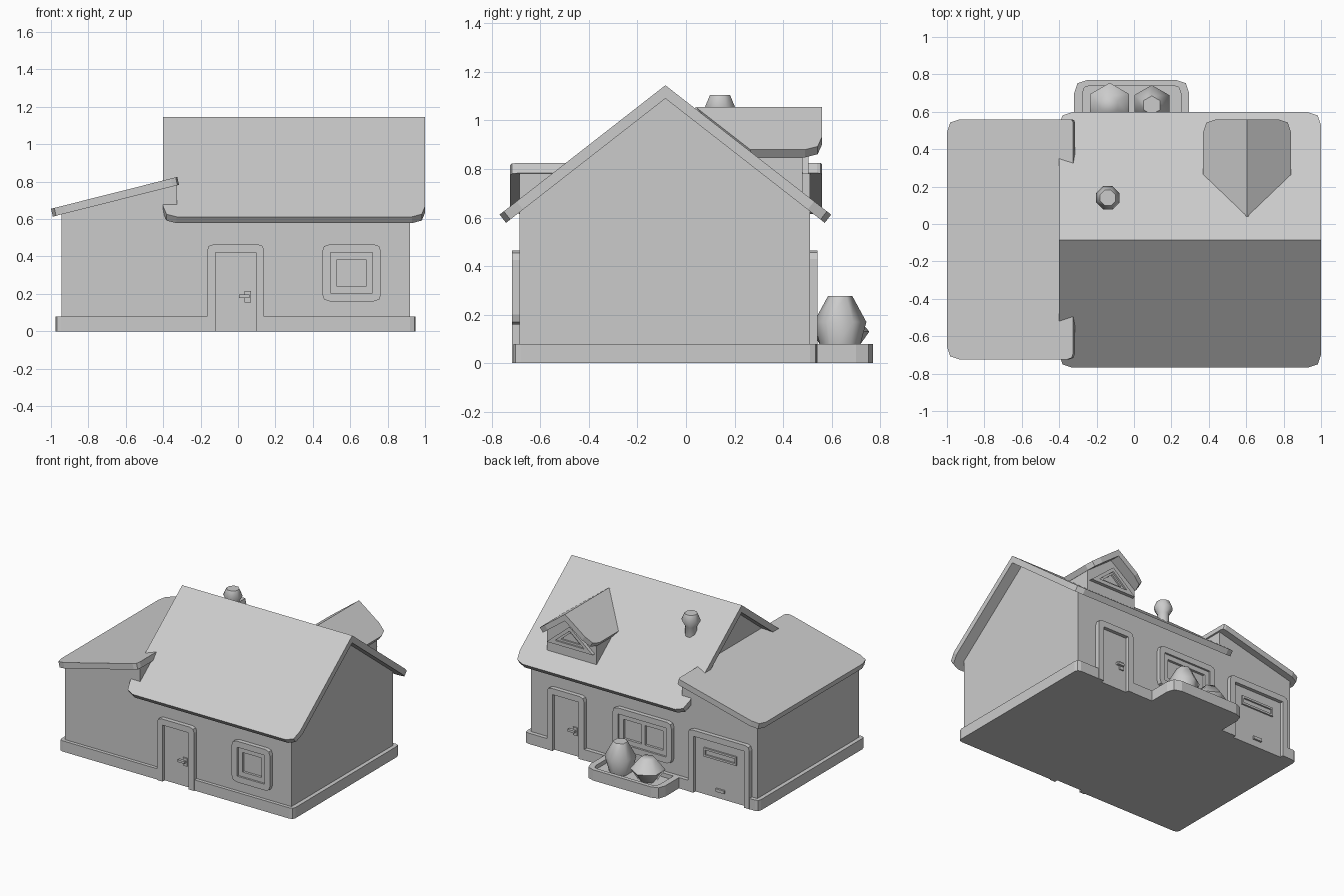
import bpy, bmesh, math
from mathutils import Vector

if "Cube" in bpy.data.objects:
    bpy.data.objects.remove(bpy.data.objects["Cube"])


def new_object(name, bm):
    bmesh.ops.recalc_face_normals(bm, faces=bm.faces)
    me = bpy.data.meshes.new(name)
    bm.to_mesh(me)
    bm.free()
    ob = bpy.data.objects.new(name, me)
    bpy.context.collection.objects.link(ob)
    return ob


def solid(name, loops, vec):
    """Fill flat 3D loops (later loops are holes) and extrude along vec."""
    bm = bmesh.new()
    for loop in loops:
        vs = [bm.verts.new(p) for p in loop]
        for a, b in zip(vs, vs[1:] + vs[:1]):
            bm.edges.new((a, b))
    bmesh.ops.triangle_fill(bm, edges=bm.edges[:], use_beauty=True)
    ext = bmesh.ops.extrude_face_region(bm, geom=bm.faces[:], use_keep_orig=True)
    moved = [g for g in ext["geom"] if isinstance(g, bmesh.types.BMVert)]
    bmesh.ops.translate(bm, verts=moved, vec=Vector(vec))
    return new_object(name, bm)


def rounded(corners):
    """Corners (x, y, radius) to outline; rounded corners get two segments."""
    out = []
    for i, (x, y, r) in enumerate(corners):
        p = Vector((x, y))
        if not r:
            out.append(tuple(p))
            continue
        a = Vector(corners[i - 1][:2]) - p
        b = Vector(corners[(i + 1) % len(corners)][:2]) - p
        a, b = p + a.normalized() * r, p + b.normalized() * r
        out += [tuple(a), tuple((a + b + 2 * p) / 4), tuple(b)]
    return out


def rect(x0, x1, y0, y1, r=0, r_low=None):
    rl = r if r_low is None else r_low
    return rounded([(x0, y0, rl), (x1, y0, rl), (x1, y1, r), (x0, y1, r)])


def flat(name, loops, z0, z1):
    return solid(name, [[(x, y, z0) for x, y in l] for l in loops], (0, 0, z1 - z0))


def upright(name, loops, y0, y1):
    return solid(name, [[(x, y0, z) for x, z in l] for l in loops], (0, y1 - y0, 0))


def lathe(name, x, y, profile, sides, turn=0.0):
    bm = bmesh.new()
    rings = [[bm.verts.new((x + r * math.cos(turn + 2 * math.pi * i / sides),
                            y + r * math.sin(turn + 2 * math.pi * i / sides), z))
              for i in range(sides)] for r, z in profile]
    for lo, hi in zip(rings, rings[1:]):
        for i in range(sides):
            j = (i + 1) % sides
            bm.faces.new((lo[i], lo[j], hi[j], hi[i]))
    bm.faces.new(rings[0][::-1])
    bm.faces.new(rings[-1])
    return new_object(name, bm)


FRONT, BACK, RIDGE_Y, RIDGE_Z, PITCH = -0.685, 0.51, -0.085, 1.145, 0.78

# Base slab, notched at the doorways
flat("base", [rounded([
    (-0.975, -0.71, 0.03), (-0.12, -0.71, 0), (-0.12, -0.69, 0), (0.095, -0.69, 0), (0.095, -0.71, 0),
    (0.95, -0.71, 0.03), (0.95, 0.54, 0.03), (0.72, 0.54, 0), (0.72, 0.515, 0), (0.505, 0.515, 0),
    (0.505, 0.54, 0), (-0.44, 0.54, 0), (-0.44, 0.515, 0), (-0.855, 0.515, 0), (-0.855, 0.54, 0),
    (-0.975, 0.54, 0.03)])], 0, 0.08)

# Main gabled walls
eave = RIDGE_Z - 0.03 - PITCH * (BACK - RIDGE_Y)
solid("main_walls", [[(-0.325, FRONT, 0.04), (-0.325, BACK, 0.04), (-0.325, BACK, eave),
                      (-0.325, RIDGE_Y, RIDGE_Z - 0.03), (-0.325, FRONT, eave)]], (1.245, 0, 0))

# Side wing walls and lean-to roof
upright("wing_walls", [[(-0.945, 0.04), (-0.325, 0.04), (-0.325, 0.80), (-0.945, 0.65)]], FRONT, BACK)
plan = rounded([(-1, -0.725, 0.07), (-0.325, -0.725, 0.035), (-0.325, 0.56, 0.02), (-1, 0.56, 0.07)])
solid("wing_roof", [[(x, y, 0.655 + 0.252 * (x + 1)) for x, y in plan]], (0.01, 0, -0.042))

# Main roof, two slabs
for side, name in ((-1, "main_roof_front"), (1, "main_roof_back")):
    plan = rounded([(-0.4, 0, 0), (1, 0, 0), (1, 0.683, 0.07), (-0.4, 0.683, 0.07)])
    solid(name, [[(x, RIDGE_Y + side * d, RIDGE_Z - PITCH * d) for x, d in plan]],
          (0, -side * 0.0265, -0.034))

# Dormer walls, roof and triangular window
DX, DZ, DP = 0.605, 1.055, 0.745
upright("dormer_walls", [[(DX - 0.205, 0.67), (DX + 0.205, 0.67), (DX + 0.205, 0.875),
                          (DX, DZ - 0.03), (DX - 0.205, 0.875)]], 0.15, 0.48)
for side, name in ((-1, "dormer_roof_left"), (1, "dormer_roof_right")):
    plan = rounded([(0, 0.04, 0), (0, 0.56, 0), (0.235, 0.56, 0.07), (0.235, 0.265, 0)])
    solid(name, [[(DX + side * d, y, DZ - DP * d) for d, y in plan]], (-side * 0.024, 0, -0.032))


def triangle(half, z0, z1):
    return [(DX - half, z0), (DX + half, z0), (DX, z1)]


upright("dormer_window_frame", [triangle(0.19, 0.78, 0.94), triangle(0.12, 0.807, 0.908)], 0.475, 0.505)
upright("dormer_window_sash", [triangle(0.12, 0.807, 0.908), triangle(0.08, 0.822, 0.89)], 0.475, 0.492)


# Doors and windows: side -1 is the front wall, 1 the back wall
def on_wall(name, side, loops, depth, start=-0.01):
    wall = FRONT if side < 0 else BACK
    return upright(name, loops, wall + side * start, wall + side * depth)


def doorway(name, side, cx, half):
    o, i, top = half, half - 0.045, 0.465
    outline = rounded([(cx - o, 0, 0), (cx - i, 0, 0), (cx - i, top - 0.045, 0), (cx + i, top - 0.045, 0),
                       (cx + i, 0, 0), (cx + o, 0, 0), (cx + o, top, 0.035), (cx - o, top, 0.035)])
    on_wall(name + "_trim", side, [outline], 0.032)
    return i, top - 0.045


def window(name, side, cx, half, panes):
    def ring(d, r=0):
        return rect(cx - half + d, cx + half - d, 0.16 + d, 0.465 - d, r)
    on_wall(name + "_trim", side, [ring(0, 0.04), ring(0.045)], 0.032)
    on_wall(name + "_sash", side, [ring(0.045), ring(0.08)], 0.018)
    for k in range(1, panes):
        x = cx - half + 2 * half * k / panes
        on_wall(name + "_mullion", side, [rect(x - 0.015, x + 0.015, 0.235, 0.395)], 0.018)


for side, cx, name in ((-1, -0.0125, "front_door"), (1, 0.6125, "back_door")):
    half, top = doorway(name, side, cx, 0.1525)
    on_wall(name, side, [rect(cx - half, cx + half, 0, top)], 0.006)
    hx = cx - side * 0.065
    on_wall(name + "_handle_plate", side, [rect(hx - 0.017, hx + 0.017, 0.155, 0.215)], 0.015)
    lx = hx + side * 0.02
    on_wall(name + "_lever", side, [rect(lx - 0.028, lx + 0.028, 0.179, 0.196)], 0.032, 0.012)

window("front_window", -1, 0.6075, 0.1575, 1)
window("back_window", 1, -0.0175, 0.2425, 2)

# Garage door with a slot window and pull handle
GX = -0.6475
half, top = doorway("garage_door", 1, GX, 0.2525)
on_wall("garage_door", 1, [rect(GX - half, GX + half, 0, top)], 0.006)
on_wall("garage_slot_frame", 1, [rect(GX - 0.135, GX + 0.135, 0.285, 0.35),
                                 rect(GX - 0.12, GX + 0.12, 0.3, 0.335)], 0.018)
on_wall("garage_handle", 1, [rect(GX - 0.035, GX + 0.035, 0.05, 0.072)], 0.02)

# Planter with two bushes
flat("planter_floor", [rect(-0.31, 0.285, 0.5, 0.76, 0.06, 0)], 0, 0.05)
flat("planter_rim", [rect(-0.32, 0.295, 0.5, 0.77, 0.07, 0), rect(-0.275, 0.25, 0.54, 0.74, 0.04, 0)], 0, 0.08)
tall = lathe("tall_bush", 0.095, 0.635, [(0.075, 0.045), (0.108, 0.17), (0.05, 0.277)], 6, math.pi / 6)
short = lathe("short_bush", -0.13, 0.635, [(0.06, 0.045), (0.12, 0.13), (0.05, 0.215)], 6, math.pi / 6)

# Chimney pot
pot = lathe("chimney", -0.14, 0.14, [(0.042, 0.9), (0.042, 1.01), (0.067, 1.055), (0.045, 1.105)], 8, math.pi / 8)

for ob in (tall, short, pot):
    bpy.ops.object.select_all(action='DESELECT')
    ob.select_set(True)
    bpy.context.view_layer.objects.active = ob
    bpy.ops.object.shade_smooth_by_angle(angle=math.radians(62))
